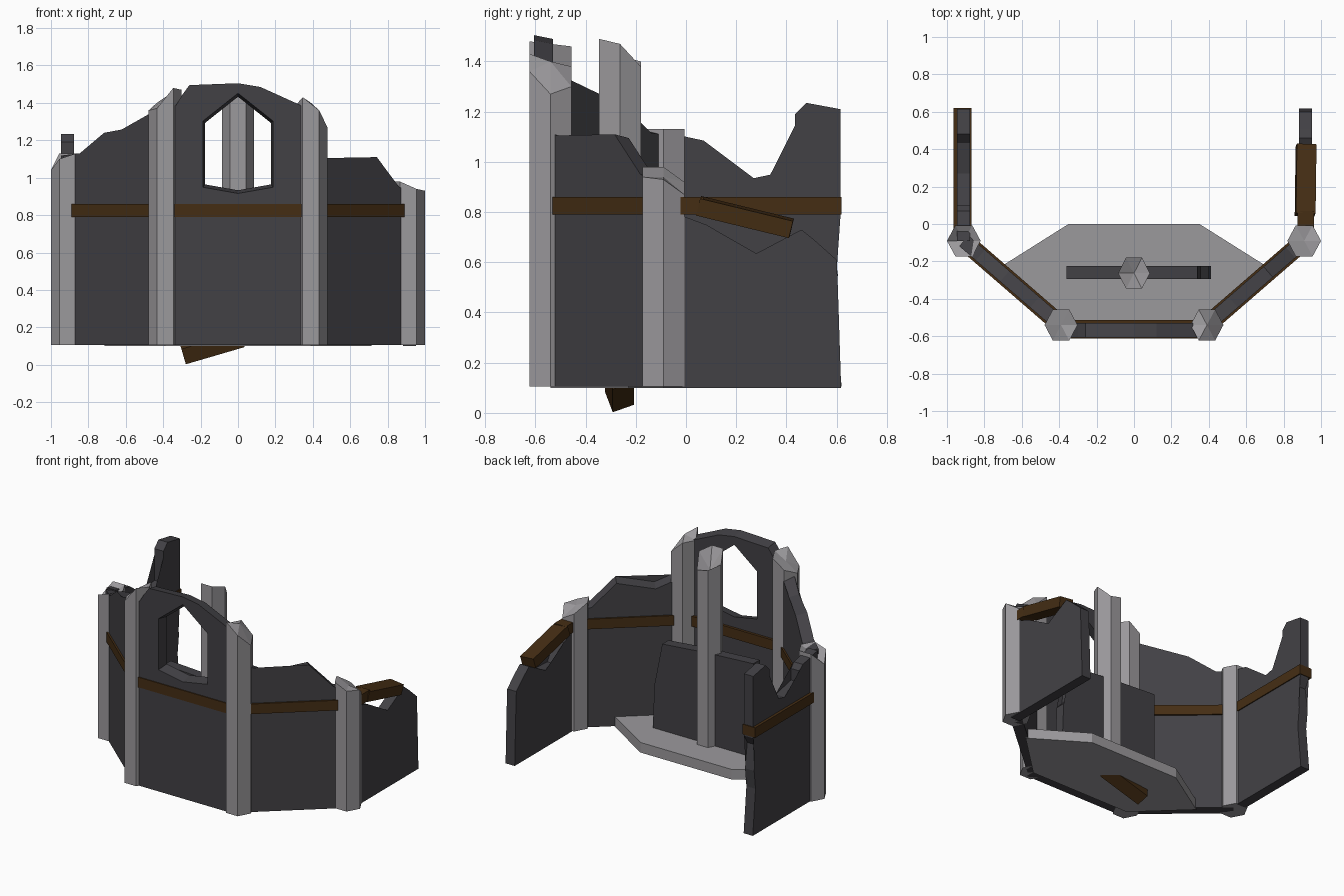
import bpy, bmesh, math
from mathutils import Vector, Matrix

if "Cube" in bpy.data.objects:
    bpy.data.objects.remove(bpy.data.objects["Cube"])


def material(name, rgb):
    m = bpy.data.materials.new(name)
    m.diffuse_color = (*rgb, 1)
    m.use_nodes = True
    m.node_tree.nodes["Principled BSDF"].inputs["Base Color"].default_value = m.diffuse_color
    return m


STONE = material("dark wall stone", (0.055, 0.053, 0.060))
PILLAR = material("pale pillar stone", (0.33, 0.32, 0.335))
WOOD = material("dark brown wood", (0.060, 0.027, 0.007))


def finish(name, bm, mat):
    bmesh.ops.recalc_face_normals(bm, faces=bm.faces)
    me = bpy.data.meshes.new(name)
    bm.to_mesh(me)
    bm.free()
    ob = bpy.data.objects.new(name, me)
    bpy.context.collection.objects.link(ob)
    if mat:
        me.materials.append(mat)
    return ob


def loft(name, ring_a, ring_b, mat):
    """Solid between two matching rings of points."""
    bm = bmesh.new()
    a = [bm.verts.new(p) for p in ring_a]
    b = [bm.verts.new(p) for p in ring_b]
    n = len(a)
    caps = [bm.faces.new(a), bm.faces.new(b)]
    for i in range(n):
        bm.faces.new((a[i], a[(i + 1) % n], b[(i + 1) % n], b[i]))
    bmesh.ops.triangulate(bm, faces=caps)
    return finish(name, bm, mat)


def wall(name, a, b, profile, t=0.075, drop=0.0):
    """Upright slab from a to b; profile is (fraction along, height)."""
    a, b = Vector((*a, 0)), Vector((*b, 0))
    d = b - a
    nrm = Vector((d.y, -d.x, 0)).normalized() * t / 2
    outer = [a + d * u + nrm + Vector((0, 0, z)) for u, z in profile]
    inner = [a + d * u - nrm + Vector((0, 0, z - (drop if z > 0.5 else 0))) for u, z in profile]
    return loft(name, outer, inner, STONE)


def beam(name, a, b, w=0.1, h=0.07, roll=0.0):
    a, b = Vector(a), Vector(b)
    d = (b - a).normalized()
    side = d.cross(Vector((0, 0, 1))).normalized()
    up = side.cross(d)
    rot = Matrix.Rotation(roll, 3, d)
    side, up = rot @ side * w / 2, rot @ up * h / 2
    offs = [side + up, up - side, -side - up, side - up]
    return loft(name, [a + o for o in offs], [b + o for o in offs], WOOD)


def pillar(name, x, y, tops, mid, r=0.088, base=0.105):
    """Six-sided pillar with a broken top, one height per corner."""
    bm = bmesh.new()
    dirs = [(x + r * math.cos(math.radians(60 * i)),
             y + 0.096 * math.sin(math.radians(60 * i))) for i in range(6)]
    lo = [bm.verts.new((*p, base)) for p in dirs]
    hi = [bm.verts.new((*p, z)) for p, z in zip(dirs, tops)]
    c = bm.verts.new((x, y, mid))
    bm.faces.new(lo)
    for i in range(6):
        j = (i + 1) % 6
        bm.faces.new((lo[i], lo[j], hi[j], hi[i]))
        bm.faces.new((hi[i], hi[j], c))
    return finish(name, bm, PILLAR)


# pillars
pillar("left_back_pillar", -0.91, -0.09, (1.13, 1.13, 1.13, 1.04, 1.10, 1.13), 1.08, 0.09)
pillar("left_front_pillar", -0.39, -0.54, (1.47, 1.46, 1.40, 1.36, 1.37, 1.48), 1.42)
pillar("right_front_pillar", 0.39, -0.54, (1.27, 1.30, 1.38, 1.38, 1.43, 1.36), 1.40)
pillar("right_back_pillar", 0.91, -0.09, (0.93, 0.87, 0.92, 0.98, 0.98, 0.94), 0.94, 0.09)
pillar("centre_pillar", 0, -0.263, (1.47, 1.38, 1.40, 1.42, 1.49, 1.49), 1.36, 0.085)

# front wall with a pointed window opening
front = wall("front_wall", (-0.39, -0.568), (0.39, -0.568),
             [((x + 0.39) / 0.78, z) for x, z in
              [(-0.39, 0.105), (-0.39, 1.35), (-0.33, 1.39), (-0.30, 1.44), (-0.26, 1.495),
               (0, 1.505), (0.12, 1.485), (0.33, 1.39), (0.39, 1.35), (0.39, 0.105)]], drop=0.015)
WIN = [(-0.17, 0.97), (-0.17, 1.29), (0, 1.425), (0.17, 1.29), (0.17, 0.97), (0, 0.94)]
cutter = loft("window_cutter", [(x * 1.12, -0.62, 1.17 + (z - 1.17) * 1.12) for x, z in WIN],
              [(x, -0.50, z) for x, z in WIN], None)
cutter.hide_render = True
cutter.hide_viewport = True
mod = front.modifiers.new("window", 'BOOLEAN')
mod.object = cutter
mod.operation = 'DIFFERENCE'
mod.solver = 'EXACT'

# slanted walls
wall("left_slanted_wall", (-0.91, -0.09), (-0.39, -0.54),
     [(0, 0.105), (0, 1.12), (0.17, 1.13), (0.42, 1.24), (0.73, 1.27), (0.88, 1.34),
      (1, 1.36), (1, 0.105)], drop=0.015)
wall("right_slanted_wall", (0.39, -0.54), (0.91, -0.09),
     [(0, 0.105), (0, 1.13), (0.12, 1.105), (0.27, 1.06), (0.63, 1.11), (0.86, 0.95),
      (1, 0.93), (1, 0.105)], drop=0.015)

# rear side walls, broken along the top
wall("left_side_wall", (-0.912, 0), (-0.912, 1),
     [(-0.09, 0.105), (-0.09, 1.12), (0, 1.10), (0.07, 1.085), (0.10, 1.05), (0.10, 0.97),
      (0.27, 0.935), (0.435, 0.97), (0.435, 1.19), (0.48, 1.235), (0.615, 1.21),
      (0.615, 0.78), (0.58, 0.72), (0.605, 0.55), (0.59, 0.42), (0.62, 0.105)], 0.07)
wall("right_side_wall", (0.918, 0), (0.918, 1),
     [(-0.09, 0.10), (-0.09, 0.82), (0, 0.78), (0.08, 0.75), (0.16, 0.63), (0.28, 0.635),
      (0.46, 0.73), (0.51, 0.69), (0.60, 0.61), (0.605, 0.50), (0.618, 0.10)], 0.07)

# platform and the partition standing on it
OUT = [(-0.35, 0), (0.35, 0), (0.715, -0.23), (0.39, -0.54), (-0.39, -0.54), (-0.715, -0.23)]
loft("platform", [(x, y, 0.10) for x, y in OUT], [(x, y, 0.17) for x, y in OUT], PILLAR)
wall("centre_partition", (0, -0.26), (1, -0.26),
     [(-0.36, 0.105), (-0.36, 0.82), (0, 0.80), (0.34, 0.77), (0.355, 0.52), (0.40, 0.47),
      (0.415, 0.105)], 0.07)

# wooden beams
Z = 0.825
beam("front_beam", (-0.36, -0.562, Z), (0.36, -0.562, Z))
for s, side in ((-1, "left"), (1, "right")):
    beam(side + "_slanted_beam", (s * 0.872, -0.123, Z), (s * 0.41, -0.523, Z), 0.098)
beam("left_side_beam", (-0.918, -0.05, Z), (-0.918, 0.62, Z), 0.096)
beam("right_beam_stub", (0.918, -0.04, Z), (0.918, 0.07, Z), 0.09)
beam("right_broken_beam", (0.915, 0.05, 0.825), (0.92, 0.42, 0.735), 0.105, 0.07, 0.1)
beam("fallen_beam", (-0.295, -0.265, 0.058), (0.02, -0.265, 0.15), 0.09, 0.09, 0.35)
